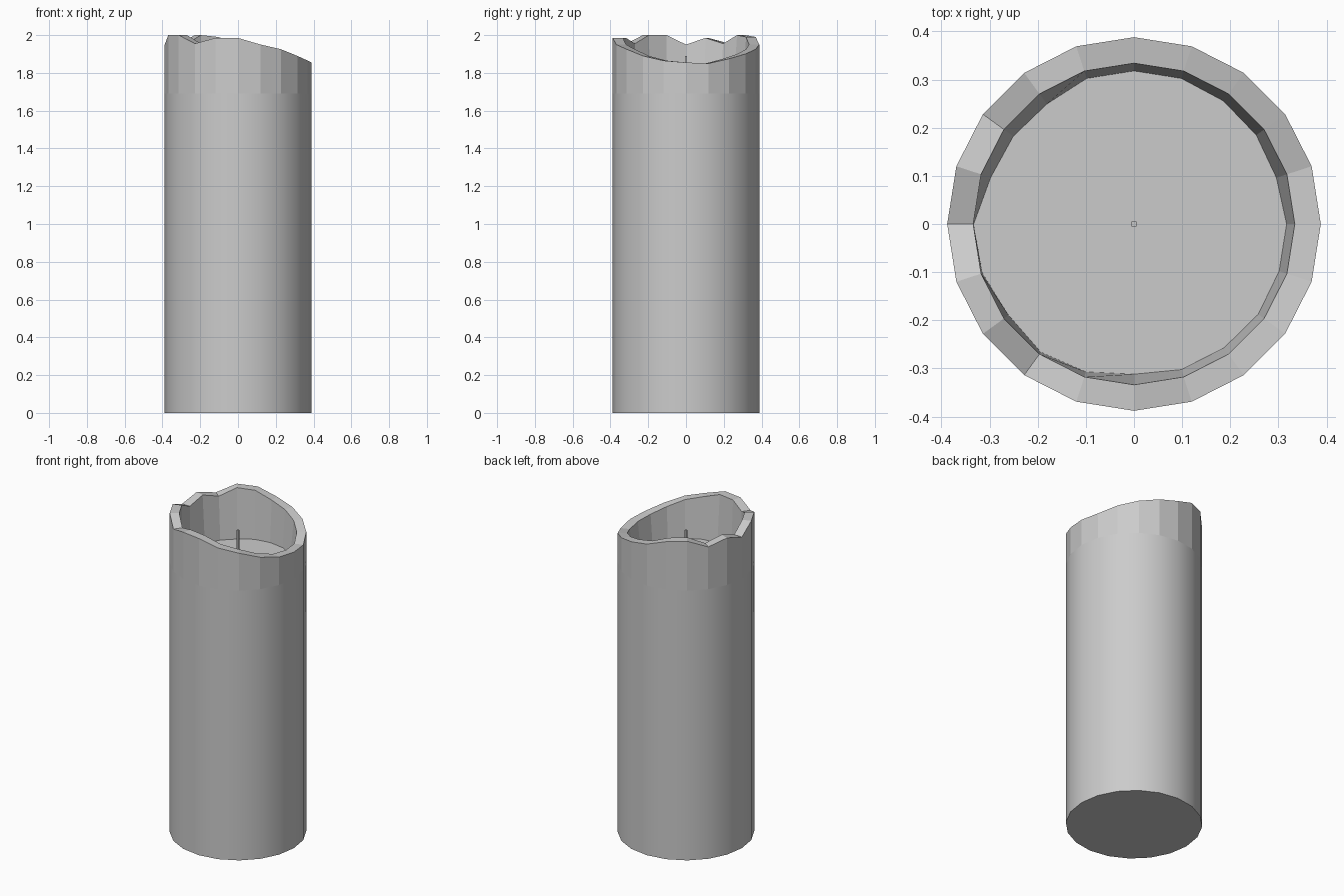
import bpy, bmesh
from math import cos, sin, tau

if "Cube" in bpy.data.objects:
    bpy.data.objects.remove(bpy.data.objects["Cube"])

N = 20
R_OUT, R_IN, Z_FLOOR = 0.388, 0.334, 1.69

# Melted rim heights and pool radii, counter-clockwise from +x
RIM = [1.855, 1.85, 1.875, 1.90, 1.925, 1.95, 1.99, 2.0, 1.955, 1.985,
       1.95, 2.0, 2.0, 1.955, 1.985, 1.985, 1.95, 1.925, 1.89, 1.865]
POOL = [0.317, 0.311, 0.314, 0.316, 0.318, 0.318, 0.318, 0.308, 0.31, 0.313,
        0.333, 0.331, 0.322, 0.329, 0.323, 0.312, 0.318, 0.318, 0.319, 0.317]


def ring(bm, radii, heights):
    return [bm.verts.new((r * cos(tau * i / N), r * sin(tau * i / N), z))
            for i, (r, z) in enumerate(zip(radii, heights))]


def bridge(bm, a, b, smooth=False):
    for i in range(N):
        j = (i + 1) % N
        bm.faces.new((a[i], a[j], b[j], b[i])).smooth = smooth


def finish(bm, name):
    bmesh.ops.recalc_face_normals(bm, faces=bm.faces)
    mesh = bpy.data.meshes.new(name)
    bm.to_mesh(mesh)
    bm.free()
    obj = bpy.data.objects.new(name, mesh)
    bpy.context.collection.objects.link(obj)
    return obj


# Candle: smooth body, faceted melted top, hollow with a flat wax pool
bm = bmesh.new()
base = ring(bm, [R_OUT] * N, [0] * N)
shoulder = ring(bm, [R_OUT] * N, [Z_FLOOR] * N)
rim_outer = ring(bm, [R_OUT] * N, RIM)
rim_inner = ring(bm, [R_IN] * N, RIM)
pool = ring(bm, POOL, [Z_FLOOR] * N)
bm.faces.new(base[::-1])
bridge(bm, base, shoulder, smooth=True)
bridge(bm, shoulder, rim_outer)
bridge(bm, rim_outer, rim_inner)
bridge(bm, rim_inner, pool)
bm.faces.new(pool)
finish(bm, "candle_wax")

# Wick: thin square post standing on the pool
bm = bmesh.new()
bmesh.ops.create_cube(bm, size=1)
bmesh.ops.scale(bm, vec=(0.011, 0.011, 0.20), verts=bm.verts)
bmesh.ops.translate(bm, vec=(0, 0, Z_FLOOR + 0.10), verts=bm.verts)
finish(bm, "wick")
